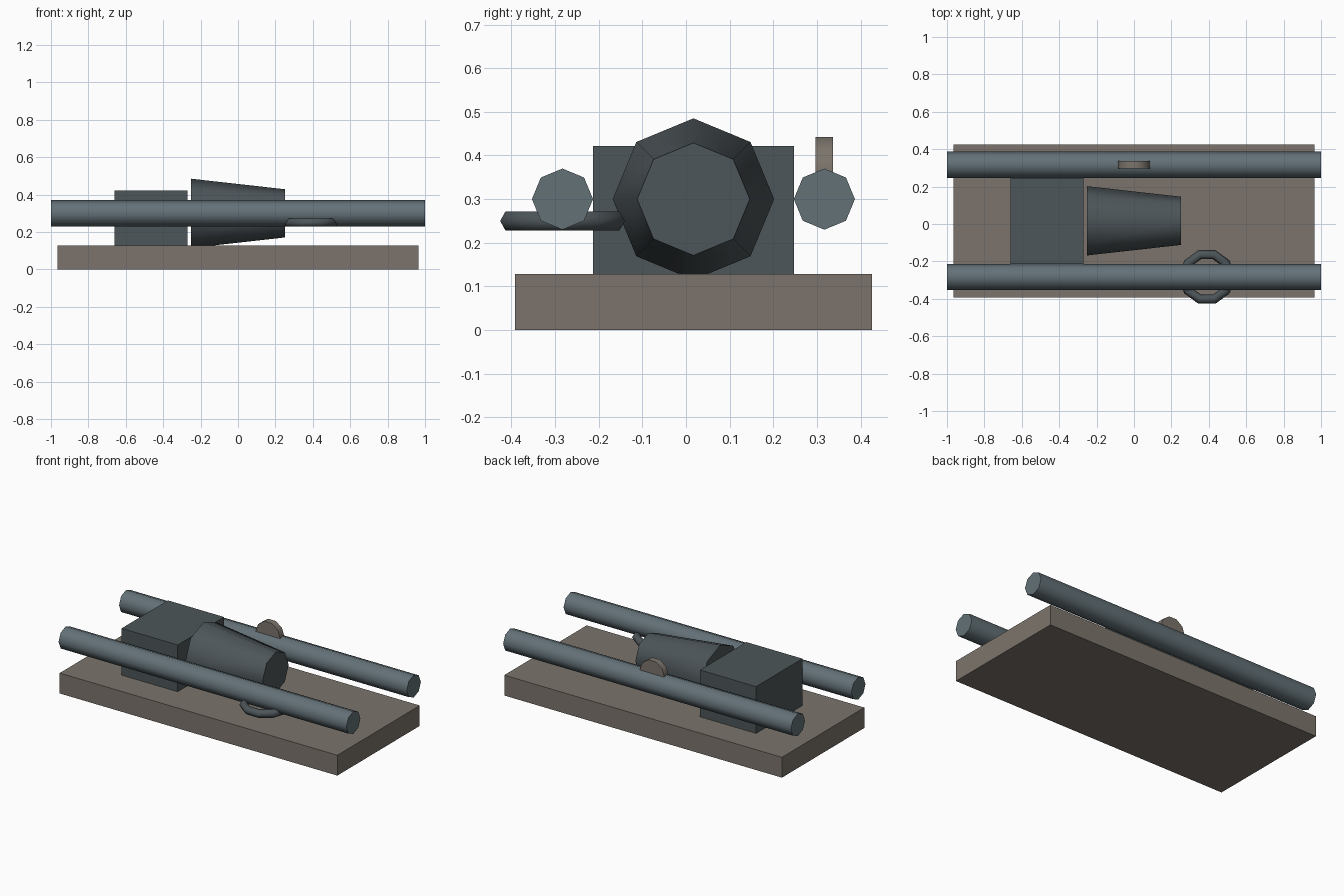
import bpy
from math import radians, pi

if "Cube" in bpy.data.objects:
    bpy.data.objects.remove(bpy.data.objects["Cube"])

MID_Y = 0.017   # centre line of the base
AXIS_Z = 0.30   # height of rods and cone axis


def material(name, rgb):
    m = bpy.data.materials.new(name)
    m.diffuse_color = (*rgb, 1)
    m.use_nodes = True
    m.node_tree.nodes["Principled BSDF"].inputs["Base Color"].default_value = m.diffuse_color
    return m


BROWN = material("weathered_wood", (0.20, 0.175, 0.15))
STEEL = material("blue_steel", (0.125, 0.165, 0.185))
DARK = material("dark_steel", (0.075, 0.092, 0.10))


def finish(name, mat, smooth=True):
    ob = bpy.context.object
    ob.name = name
    ob.data.materials.append(mat)
    bpy.ops.object.transform_apply(location=False, rotation=True, scale=True)
    if smooth:
        bpy.ops.object.shade_smooth_by_angle(angle=radians(65))
    return ob


def box(name, lo, hi, mat):
    bpy.ops.mesh.primitive_cube_add(size=1, location=[(a + b) / 2 for a, b in zip(lo, hi)])
    bpy.context.object.scale = [b - a for a, b in zip(lo, hi)]
    return finish(name, mat, smooth=False)


# base plank and housing block
box("base", (-0.965, -0.392, 0), (0.965, 0.426, 0.128), BROWN)
box("housing", (-0.66, -0.213, 0.128), (-0.27, 0.247, 0.422), DARK)

# two long side rods
for side, label in ((-1, "front"), (1, "back")):
    bpy.ops.mesh.primitive_cylinder_add(vertices=8, radius=0.07, depth=2,
                                        location=(0, MID_Y + side * 0.3, AXIS_Z),
                                        rotation=(0, pi / 2, 0))
    finish(label + "_rod", STEEL)

# tapered barrel between the rods, narrowing toward +x
bpy.ops.mesh.primitive_cone_add(vertices=8, radius1=0.185, radius2=0.129, depth=0.5,
                                location=(0, MID_Y, AXIS_Z), rotation=(0, pi / 2, 0))
finish("tapered_barrel", DARK)

# ring hanging under the front rod
bpy.ops.mesh.primitive_torus_add(major_segments=10, minor_segments=6,
                                 major_radius=0.125, minor_radius=0.025,
                                 location=(0.39, MID_Y - 0.3, 0.25))
finish("ring", DARK)

# disc half sunk into the back rod, a flat on top
bpy.ops.mesh.primitive_cylinder_add(vertices=10, radius=0.086, depth=0.04,
                                    location=(0, MID_Y + 0.3, 0.36),
                                    rotation=(pi / 2, pi / 2, 0))
disc = finish("disc", BROWN)
# make sure two corners lie on the x axis so the top edge is flat
if max(v.co.z for v in disc.data.vertices) > 0.084:
    disc.rotation_euler.y = pi / 10
